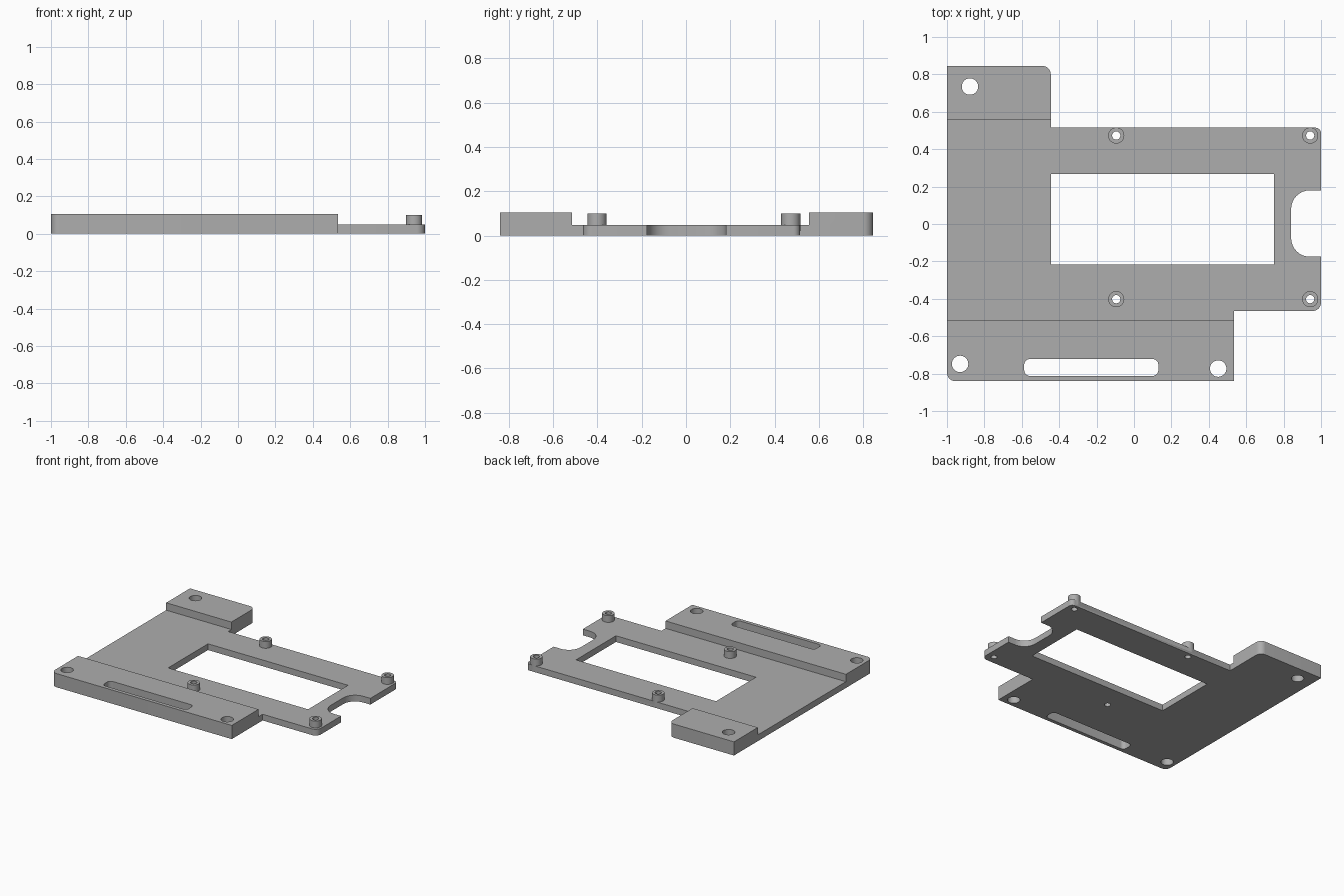
import bpy, bmesh, math
from mathutils import Vector

cube = bpy.data.objects.get("Cube")
if cube:
    bpy.data.objects.remove(cube, do_unlink=True)

grey = bpy.data.materials.new("plain grey")
grey.use_nodes = True
colour = (0.42, 0.42, 0.42, 1)
grey.diffuse_color = colour
grey.node_tree.nodes["Principled BSDF"].inputs["Base Color"].default_value = colour


def rounded(corners, steps=8):
    """Outline from (x, y, radius) corners, each square corner replaced by an arc."""
    points = []
    for i, (x, y, r) in enumerate(corners):
        here = Vector((x, y))
        if r == 0:
            points.append(here)
            continue
        to_prev = (Vector(corners[i - 1][:2]) - here).normalized()
        to_next = (Vector(corners[(i + 1) % len(corners)][:2]) - here).normalized()
        centre = here + (to_prev + to_next) * r
        for s in range(steps + 1):
            a = math.pi / 2 * s / steps
            points.append(centre - to_next * r * math.cos(a) - to_prev * r * math.sin(a))
    return points


def rectangle(x0, x1, y0, y1, r=0):
    return rounded([(x0, y0, r), (x1, y0, r), (x1, y1, r), (x0, y1, r)])


def circle(x, y, r, sides=32):
    turn = 2 * math.pi / sides
    return [Vector((x + r * math.cos(i * turn), y + r * math.sin(i * turn)))
            for i in range(sides)]


def prism(name, outlines, z0, z1):
    """Extrude one or more separate outlines from z0 to z1."""
    bm = bmesh.new()
    for outline in outlines:
        face = bm.faces.new([bm.verts.new((p.x, p.y, z0)) for p in outline])
        top = bmesh.ops.extrude_face_region(bm, geom=[face])["geom"]
        verts = [v for v in top if isinstance(v, bmesh.types.BMVert)]
        bmesh.ops.translate(bm, verts=verts, vec=(0, 0, z1 - z0))
    bmesh.ops.recalc_face_normals(bm, faces=bm.faces)
    mesh = bpy.data.meshes.new(name)
    bm.to_mesh(mesh)
    bm.free()
    mesh.materials.append(grey)
    obj = bpy.data.objects.new(name, mesh)
    bpy.context.collection.objects.link(obj)
    return obj


def combine(target, tool, operation):
    """Apply a boolean and discard the tool."""
    mod = target.modifiers.new(tool.name, "BOOLEAN")
    mod.object, mod.operation, mod.solver = tool, operation, "EXACT"
    bpy.context.view_layer.update()
    evaluated = target.evaluated_get(bpy.context.evaluated_depsgraph_get())
    mesh = bpy.data.meshes.new_from_object(evaluated)
    target.modifiers.clear()
    target.data = mesh
    bpy.data.objects.remove(tool, do_unlink=True)


PLATE, BLOCK, POST = 0.048, 0.105, 0.1

# Full outline, with the rounded notch in the +x edge
bracket = prism("mounting_bracket", [rounded([
    (-1, -0.84, 0.045), (0.535, -0.84, 0), (0.535, -0.465, 0), (1, -0.465, 0.045),
    (1, -0.175, 0), (0.84, -0.175, 0.1), (0.84, 0.18, 0.1), (1, 0.18, 0),
    (1, 0.515, 0.03), (-0.445, 0.515, 0), (-0.445, 0.845, 0.045), (-1, 0.845, 0)])],
    0, BLOCK)

# Thin middle plate between the two raised blocks
combine(bracket, prism("pocket", [rectangle(-1.2, 1.2, -0.515, 0.555)], PLATE, 0.3),
        "DIFFERENCE")

# Standoffs
spots = [(x, y) for x in (-0.095, 0.942) for y in (-0.402, 0.473)]
combine(bracket, prism("standoffs", [circle(x, y, 0.043) for x, y in spots], 0.02, POST),
        "UNION")

# Window, slot, mounting holes and standoff bores
openings = [rectangle(-0.443, 0.748, -0.217, 0.268),
            rectangle(-0.587, 0.13, -0.812, -0.722, 0.03)]
openings += [circle(x, y, 0.044)
             for x, y in [(-0.877, 0.735), (-0.93, -0.748), (0.45, -0.773)]]
openings += [circle(x, y, 0.022) for x, y in spots]
combine(bracket, prism("openings", openings, -0.2, 0.3), "DIFFERENCE")

# Smooth the curved walls, keep the edges sharp
bpy.ops.object.select_all(action="DESELECT")
bracket.select_set(True)
bpy.context.view_layer.objects.active = bracket
bpy.ops.object.shade_smooth_by_angle(angle=math.radians(30))
